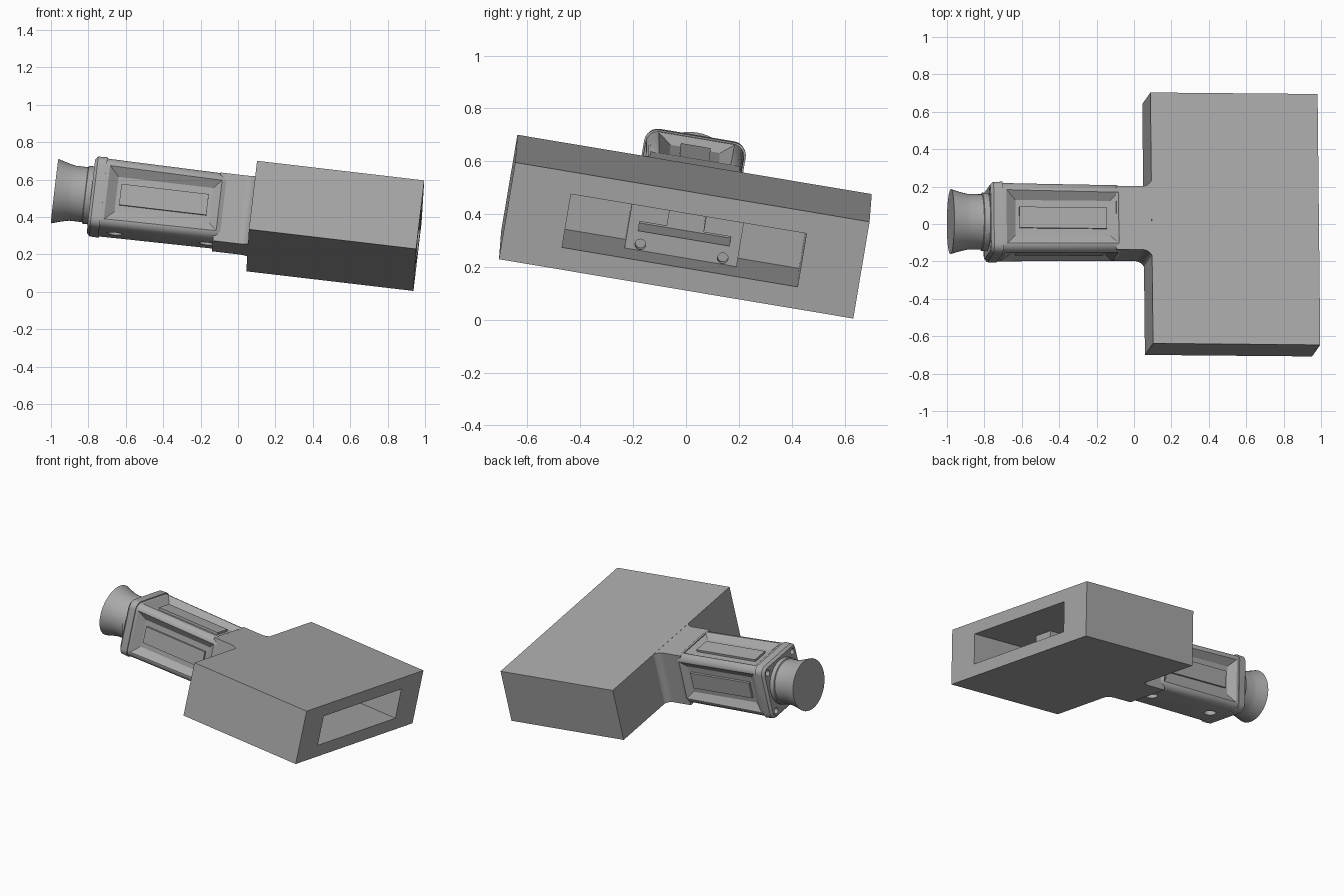
import bpy, bmesh, math
from mathutils import Matrix, Vector

if "Cube" in bpy.data.objects:
    bpy.data.objects.remove(bpy.data.objects["Cube"], do_unlink=True)

# Tilted frame: u runs along the length, v across, w up
U = Vector((0.993, -0.009, -0.1165)).normalized()
W = U.cross(Vector((-0.005, 0.986, -0.1656))).normalized()
V = W.cross(U)
FRAME = Matrix.Translation((0.52, -0.0025, 0.3525)) @ Matrix((U, V, W)).transposed().to_4x4()

grey = bpy.data.materials.new("plain_grey")
grey.use_nodes = True
colour = (0.4, 0.4, 0.4, 1)
grey.diffuse_color = colour
grey.node_tree.nodes["Principled BSDF"].inputs["Base Color"].default_value = colour


def finish(name, bm):
    bmesh.ops.recalc_face_normals(bm, faces=bm.faces)
    mesh = bpy.data.meshes.new(name)
    bm.to_mesh(mesh)
    bm.free()
    ob = bpy.data.objects.new(name, mesh)
    bpy.context.collection.objects.link(ob)
    mesh.materials.append(grey)
    return ob


def loft(name, rings):
    """Skin a list of equal rings of points and cap both ends."""
    bm = bmesh.new()
    loops = [[bm.verts.new(p) for p in ring] for ring in rings]
    n = len(loops[0])
    for a, b in zip(loops, loops[1:]):
        for i in range(n):
            j = (i + 1) % n
            bm.faces.new((a[i], a[j], b[j], b[i]))
    bm.faces.new(loops[0])
    bm.faces.new(loops[-1])
    return finish(name, bm)


def box(name, u, v, w):
    return loft(name, [[(x, v[0], w[0]), (x, v[1], w[0]), (x, v[1], w[1]), (x, v[0], w[1])] for x in u])


def rounded(u, half, r, mid=0.006, steps=6):
    """Rounded square ring across the length."""
    pts = []
    for k, (sy, sz) in enumerate(((1, 1), (-1, 1), (-1, -1), (1, -1))):
        for i in range(steps + 1):
            a = math.pi / 2 * (k + i / steps)
            pts.append((u, sy * (half - r) + r * math.cos(a), mid + sz * (half - r) + r * math.sin(a)))
    return pts


def circle(u, r, v=0, w=0.01, n=48):
    return [(u, v + r * math.cos(2 * math.pi * i / n), w + r * math.sin(2 * math.pi * i / n)) for i in range(n)]


def cut(ob, cutters):
    for c in cutters:
        c.hide_render = True
        mod = ob.modifiers.new("cut", 'BOOLEAN')
        mod.operation = 'DIFFERENCE'
        mod.solver = 'EXACT'
        mod.object = c
        bpy.context.view_layer.objects.active = ob
        bpy.ops.object.modifier_apply(modifier=mod.name)
        bpy.data.objects.remove(c, do_unlink=True)


def place_side(ob, turns):
    """Turn a part made for the top onto another side of the body."""
    mid = Matrix.Translation((0, 0, 0.006))
    ob.data.transform(mid @ Matrix.Rotation(turns * math.pi / 2, 4, 'X') @ mid.inverted())
    return ob


parts = []

# Large hood with a rectangular mouth
hood = box("hood", (-0.45, 0.45), (-0.68, 0.68), (-0.187, 0.187))
cut(hood, [box("mouth_cutter", (-0.15, 0.6), (-0.452, 0.452), (-0.103, 0.103))])
parts.append(hood)

# Mount block inside the mouth, with a T slot and two screw holes
block = box("mount_block", (-0.16, 0.13), (-0.215, 0.215), (-0.105, 0.105))
cut(block, [box("slot_cutter", (-0.13, 0.2), (-0.175, 0.175), (-0.03, 0.006)),
            box("stem_cutter", (-0.13, 0.2), (-0.07, 0.07), (-0.01, 0.15))]
    + [loft("screw_cutter", [circle(0.07, 0.02, s * 0.158, -0.08), circle(0.2, 0.02, s * 0.158, -0.08)])
       for s in (-1, 1)])
parts.append(block)

# Neck that flares into the hood with round fillets
half = [(-0.64, 0.172)]
for i in range(9):
    a = math.pi / 2 * i / 8
    half.append((-0.50 + 0.055 * math.sin(a), 0.227 - 0.055 * math.cos(a)))
half.append((-0.44, 0.227))
outline = half + [(u, -v) for u, v in reversed(half)]
parts.append(loft("neck", [[(u, v, w) for u, v in outline] for w in (-0.186, 0.186)]))

# Body with rounded long edges, sunken panels and countersunk holes below
body = loft("body", [rounded(-1.27, 0.189, 0.05), rounded(-1.1, 0.187, 0.05),
                     rounded(-0.63, 0.183, 0.05), rounded(-0.605, 0.172, 0.045)])
cutters = []
for t in (-1, 0, 1):
    rings = []
    for w, du, dv in ((0.160, 0.255, 0.095), (0.190, 0.300, 0.14), (0.23, 0.36, 0.20)):
        rings.append([(-0.925 + a * du, b * dv, w) for a, b in ((-1, -1), (1, -1), (1, 1), (-1, 1))])
    cutters.append(place_side(loft("panel_cutter", rings), t))
    parts.append(place_side(box("raised_panel", (-1.16, -0.69), (-0.057, 0.057), (0.15, 0.175)), t))
for u in (-1.167, -0.674):
    hole = loft("hole_cutter", [[(u + y, z, w) for _, y, z in circle(0, r, 0, 0)]
                                for w, r in ((-0.3, 0.04), (-0.155, 0.04), (-0.154, 0.022), (-0.10, 0.022))])
    cutters.append(hole)
cut(body, cutters)
parts.append(body)

# End flange with corner screw holes
flange = loft("end_flange", [rounded(-1.315, 0.178, 0.045), rounded(-1.30, 0.193, 0.05), rounded(-1.25, 0.195, 0.05)])
cut(flange, [loft("screw_cutter", [circle(-1.4, 0.02, a * 0.142, 0.006 + b * 0.142),
                                   circle(-1.285, 0.02, a * 0.142, 0.006 + b * 0.142)])
             for a in (-1, 1) for b in (-1, 1)])
parts.append(flange)

# Flared eyecup on a straight collar
parts.append(loft("eyecup", [circle(u, r) for u, r in (
    (-1.28, 0.156), (-1.345, 0.156), (-1.348, 0.148), (-1.415, 0.148),
    (-1.435, 0.152), (-1.47, 0.161), (-1.512, 0.174))]))

# Tilt everything into place and shade it
bpy.ops.object.select_all(action='DESELECT')
for ob in parts:
    ob.data.transform(FRAME)
    ob.select_set(True)
bpy.context.view_layer.objects.active = parts[0]
bpy.ops.object.shade_smooth_by_angle(angle=math.radians(30))
